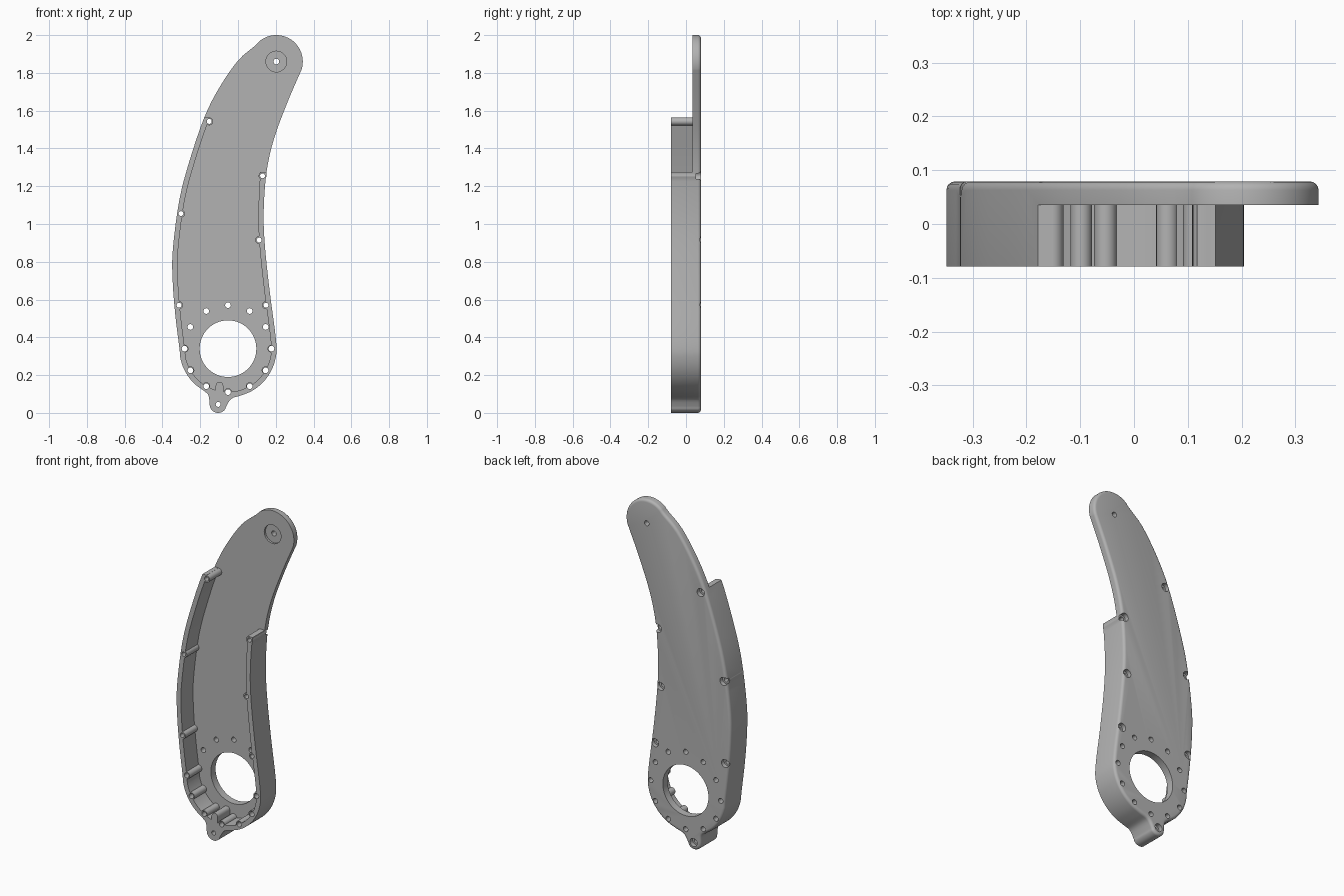
import bpy, bmesh, math
from mathutils import Vector

cube = bpy.data.objects.get("Cube")
if cube:
    bpy.data.objects.remove(cube, do_unlink=True)

BACK, FLOOR, FRONT = 0.079, 0.035, -0.079
HUB, TIP, TAB = (-0.053, 0.34), (0.203, 1.86), (-0.105, 0.045)
LEFT_TOP, RIGHT_TOP = 1.565, 1.275

grey = bpy.data.materials.new("grey")
grey.use_nodes = True
grey.diffuse_color = (0.45, 0.45, 0.45, 1)
grey.node_tree.nodes["Principled BSDF"].inputs["Base Color"].default_value = grey.diffuse_color


def arc(centre, r, start, end, steps):
    """Points (x, z) on an arc, angles in degrees."""
    angles = [math.radians(start + (end - start) * i / steps) for i in range(steps + 1)]
    return [(centre[0] + r * math.cos(a), centre[1] + r * math.sin(a)) for a in angles]


def smooth(keys, steps=4):
    """Closed smooth curve through the key points."""
    keys = [Vector(k) for k in keys]
    n, out = len(keys), []
    for i in range(n):
        a, b, c, d = (keys[(i + k) % n] for k in (-1, 0, 1, 2))
        for s in range(steps):
            t = s / steps
            out.append(0.5 * (2 * b + (c - a) * t + (2 * a - 5 * b + 4 * c - d) * t ** 2
                              + (3 * b - a - 3 * c + d) * t ** 3))
    return out


def inset(pts, d):
    """Move a counter-clockwise closed curve inwards."""
    out = []
    for i, p in enumerate(pts):
        t = (pts[(i + 1) % len(pts)] - pts[i - 1]).normalized()
        out.append(p + d * Vector((-t.y, t.x)))
    return out


def prism(name, pts, y0, y1, round_back=0):
    """Extrude a profile in the x-z plane along y."""
    bm = bmesh.new()
    lo = [bm.verts.new((x, y0, z)) for x, z in pts]
    hi = [bm.verts.new((x, y1, z)) for x, z in pts]
    bm.faces.new(lo)
    rim = bm.faces.new(hi)
    for i in range(len(pts)):
        bm.faces.new((lo[i - 1], lo[i], hi[i], hi[i - 1]))
    bmesh.ops.recalc_face_normals(bm, faces=bm.faces[:])
    if round_back:
        bmesh.ops.bevel(bm, geom=list(rim.edges), offset=round_back, segments=4,
                        profile=0.5, affect='EDGES', clamp_overlap=True)
    mesh = bpy.data.meshes.new(name)
    bm.to_mesh(mesh)
    bm.free()
    mesh.materials.append(grey)
    ob = bpy.data.objects.new(name, mesh)
    bpy.context.collection.objects.link(ob)
    return ob


def combine(target, tool, operation):
    """Apply a boolean and discard the tool."""
    tool.hide_render = True
    mod = target.modifiers.new("cut", 'BOOLEAN')
    mod.operation, mod.object, mod.solver = operation, tool, 'EXACT'
    bpy.context.view_layer.objects.active = target
    bpy.ops.object.modifier_apply(modifier=mod.name)
    bpy.data.objects.remove(tool, do_unlink=True)


def cylinder(name, centre, r, y0, y1, sides=20):
    return prism(name, arc(centre, r, 0, 360, sides)[:-1], y0, y1)


# Outline, counter-clockwise from the tip
tip = arc(TIP, 0.14, -30, 143, 12)
left = [(0, 1.865), (-0.1, 1.72), (-0.178, LEFT_TOP), (-0.255, 1.34), (-0.31, 1.13),
        (-0.345, 0.865), (-0.346, 0.7), (-0.332, 0.52)]
right = [(0.195, 0.44), (0.167, 0.65), (0.142, 0.89), (0.136, 1.07), (0.151, RIGHT_TOP),
         (0.19, 1.45), (0.26, 1.64)]
tab = [(-0.156, 0.092)] + arc(TAB, 0.045, 185, 350, 6) + [(-0.035, 0.075)]
outline = smooth(tip + left + arc(HUB, 0.257, 180, 240, 5) + tab
                 + arc(HUB, 0.257, 285, 360, 6) + right)
arm = prism("arm_cover", outline, FRONT, BACK, 0.016)

# Open pocket that leaves the side walls standing
body = inset(smooth(tip + left + arc(HUB, 0.257, 180, 360, 14) + right), 0.028)
inner = [p for p in body if p.y <= (LEFT_TOP if p.x < 0 else RIGHT_TOP)]
inner[0].y, inner[-1].y = LEFT_TOP, RIGHT_TOP
outside = [(0.6, RIGHT_TOP), (0.6, 2.2), (-0.6, 2.2), (-0.6, LEFT_TOP)]
combine(arm, prism("pocket", inner + outside, -0.2, FLOOR), 'DIFFERENCE')

# Screw posts along the walls and around the hub
wall_screws = [(-0.152, 1.543), (-0.302, 1.055), (-0.312, 0.57),
               (0.13, 1.255), (0.112, 0.915), (0.148, 0.57)]
hub_screws = arc(HUB, 0.23, 0, 330, 11)
for p in wall_screws + hub_screws[6:] + hub_screws[:1]:
    if p[1] < 0.4 or p in wall_screws:
        combine(arm, cylinder("post", p, 0.021, FRONT, 0.05), 'UNION')

# Short rib above the tab
rib = arc((-0.098, 0.145), 0.02, 0, 180, 8) + [(-0.118, 0.09), (-0.078, 0.09)]
combine(arm, prism("rib", rib, FRONT, 0.05), 'UNION')

# Large hub opening and shallow recess at the tip
combine(arm, cylinder("opening", HUB, 0.15, -0.2, 0.2, 64), 'DIFFERENCE')
combine(arm, cylinder("recess", TIP, 0.055, -0.2, FLOOR + 0.012, 32), 'DIFFERENCE')

# Through holes, with counterbores on the back for the wall screws
for p in hub_screws + [TIP]:
    combine(arm, cylinder("hole", p, 0.015, -0.2, 0.2), 'DIFFERENCE')
for p in wall_screws + [TAB]:
    combine(arm, cylinder("hole", p, 0.013, -0.2, 0.2), 'DIFFERENCE')
    combine(arm, cylinder("counterbore", p, 0.024, BACK - 0.025, 0.2), 'DIFFERENCE')

# Smooth the curved sides, keep the rims sharp
bpy.ops.object.select_all(action='DESELECT')
arm.select_set(True)
bpy.context.view_layer.objects.active = arm
bpy.ops.object.shade_smooth_by_angle(angle=math.radians(32))
